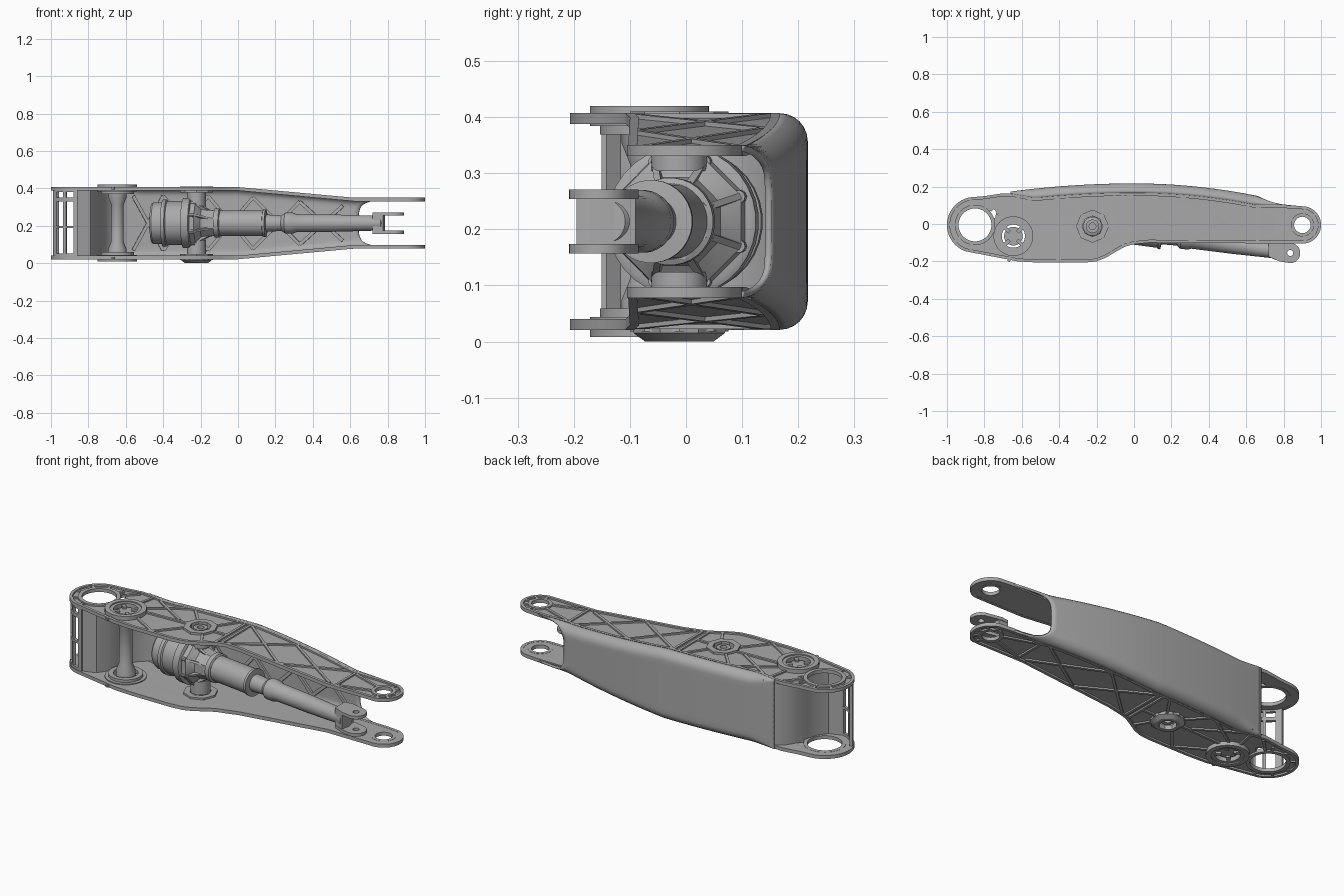
import bpy, bmesh, math
from mathutils import Matrix, Vector

cube = bpy.data.objects.get("Cube")
if cube:
    bpy.data.objects.remove(cube)

MID = 0.214          # height of the symmetry plane; meshes are built around it
LEFT, TIP = (-0.85, -0.005), (0.9, -0.005)
PIVOT, TRUNNION = (-0.645, -0.065), (-0.222, -0.012)

grey = bpy.data.materials.new("metal grey")
grey.use_nodes = True
grey.diffuse_color = (0.4, 0.4, 0.4, 1)
grey.node_tree.nodes["Principled BSDF"].inputs["Base Color"].default_value = (0.4, 0.4, 0.4, 1)


def clamp(v):
    return max(0.0, min(1.0, v))


def slope(x):
    return 0.057 * clamp(x / 0.62)


def back(x):
    return 0.217 - (0.154 if x > 0 else 0.1) * x * x


def corner(x):
    return 0.004 + 0.046 * clamp((x + 0.68) / 0.15) * clamp((0.86 - x) / 0.2)


def arc(c, r, a0, a1, n=24):
    angles = [math.radians(a0 + (a1 - a0) * i / n) for i in range(n + 1)]
    return [(c[0] + r * math.cos(a), c[1] + r * math.sin(a)) for a in angles]


def circle(c, r, n=40):
    return arc(c, r, 0, 360, n)[:-1]


def inset(pts, d):
    out = []
    for i, p in enumerate(pts):
        a, b = Vector(pts[i - 1]), Vector(pts[(i + 1) % len(pts)])
        t = (b - a).normalized()
        out.append((p[0] - t.y * d, p[1] + t.x * d))
    return out


def finish(name, bm, mirror=False):
    bmesh.ops.recalc_face_normals(bm, faces=bm.faces)
    me = bpy.data.meshes.new(name)
    bm.to_mesh(me)
    bm.free()
    me.materials.append(grey)
    ob = bpy.data.objects.new(name, me)
    ob.location.z = MID
    bpy.context.collection.objects.link(ob)
    if mirror:
        m = ob.modifiers.new("mirror", "MIRROR")
        m.use_axis = (False, False, True)
    bpy.ops.object.select_all(action="DESELECT")
    ob.select_set(True)
    bpy.context.view_layer.objects.active = ob
    bpy.ops.object.shade_smooth_by_angle(angle=math.radians(32))
    return ob


def plate_mesh(bm, loops, z0, z1, bend=True):
    """Extrude flat loops (inner loops are holes) and follow the tapered side."""
    cu = bpy.data.curves.new("tmp", "CURVE")
    cu.dimensions, cu.fill_mode, cu.extrude = "2D", "BOTH", (z1 - z0) / 2
    for loop in loops:
        s = cu.splines.new("POLY")
        s.points.add(len(loop) - 1)
        for p, q in zip(s.points, loop):
            p.co = (q[0], q[1], 0, 1)
        s.use_cyclic_u = True
    ob = bpy.data.objects.new("tmp", cu)
    me = bpy.data.meshes.new_from_object(ob)
    part = bmesh.new()
    part.from_mesh(me)
    bmesh.ops.remove_doubles(part, verts=part.verts, dist=1e-5)
    for x in (0, 0.62):
        bmesh.ops.bisect_plane(part, geom=part.verts[:] + part.edges[:] + part.faces[:],
                               plane_co=(x, 0, 0), plane_no=(1, 0, 0))
    for v in part.verts:
        v.co.z += (z0 + z1) / 2 - (slope(v.co.x) if bend else 0)
    part.to_mesh(me)
    part.free()
    bm.from_mesh(me)
    bpy.data.objects.remove(ob)
    bpy.data.curves.remove(cu)
    bpy.data.meshes.remove(me)


def plates(name, items, mirror=False, bend=True):
    bm = bmesh.new()
    for loops, z0, z1 in items:
        plate_mesh(bm, loops, z0, z1, bend)
    return finish(name, bm, mirror)


def strip(a, b, w=0.014):
    a, b = Vector(a), Vector(b)
    d = (b - a).normalized() * w / 2
    n = Vector((-d.y, d.x))
    return [tuple(p) for p in (a - n, b - n, b + n, a + n)]


def lathe(name, profile, segs, matrix, mirror=False, ring=False):
    """Revolve (radius, height) points about z, then place with the matrix."""
    bm = bmesh.new()
    rows = [[bm.verts.new((r * math.cos(t), r * math.sin(t), h))
             for t in [math.tau * (i + 0.5) / segs for i in range(segs)]] for r, h in profile]
    pairs = list(zip(rows, rows[1:])) + ([(rows[-1], rows[0])] if ring else [])
    for p, q in pairs:
        for i in range(segs):
            j = (i + 1) % segs
            bm.faces.new((p[i], p[j], q[j], q[i]))
    if not ring:
        bm.faces.new(rows[0])
        bm.faces.new(rows[-1])
    bmesh.ops.transform(bm, matrix=matrix, verts=bm.verts)
    return finish(name, bm, mirror)


def at(c, z=0):
    return Matrix.Translation((c[0], c[1], z))


# Side plates: floor, raised rim, bearing rings and truss ribs, mirrored top to bottom
xs = [0.85 - 0.05 * i for i in range(34)]
outline = arc(TIP, 0.1, -95, 78) + [(x, back(x) - corner(x)) for x in xs]
outline += arc(LEFT, 0.15, 100, 250)
outline += [(-0.62, -0.2), (-0.5, -0.207), (-0.27, -0.207), (-0.2, -0.2), (-0.15, -0.18),
            (-0.1, -0.15), (-0.05, -0.122), (0, -0.108), (0.08, -0.1)]
holes = [circle(LEFT, 0.088), circle(TIP, 0.044), circle(PIVOT, 0.062), circle(TRUNNION, 0.055, 8)]
slot = [strip((-0.765, 0.075), (-0.735, 0.04), 0.03)]
plates("side_plate_floors", [([outline] + holes + slot, 0.175, 0.184)], True)
plates("side_plate_rims", [([outline, inset(outline, 0.016)], 0.174, 0.193)], True)
plates("bearing_rings", [([circle(LEFT, 0.108), holes[0]], 0.174, 0.193),
                         ([circle(TIP, 0.062), holes[1]], 0.174, 0.193),
                         ([circle(PIVOT, 0.088), holes[2]], 0.155, 0.2),
                         ([circle(PIVOT, 0.106), circle(PIVOT, 0.08)], 0.17, 0.206),
                         ([circle(TRUNNION, 0.088, 8), holes[3]], 0.165, 0.196)], True)
lines = [(-0.06, -0.12, -0.06, 0.16), (-0.03, -0.11, -0.03, 0.16), (-0.02, 0.15, 0.31, -0.09),
         (0, -0.09, 0.26, 0.14), (0.26, 0.14, 0.62, -0.08), (0.31, -0.09, 0.62, 0.1),
         (0.66, -0.09, 0.66, 0.09), (0.67, 0.08, 0.85, 0.02), (0.67, -0.08, 0.85, -0.03),
         (-0.28, 0.05, -0.37, 0.15), (-0.17, 0.05, -0.1, 0.15), (-0.29, -0.06, -0.4, -0.19),
         (-0.17, -0.07, -0.12, -0.15), (-0.31, -0.01, -0.56, -0.02), (-0.14, -0.01, -0.06, -0.01),
         (-0.58, 0.02, -0.4, 0.14), (-0.57, 0.13, -0.36, 0), (-0.55, -0.1, -0.4, -0.19),
         (-0.64, 0.04, -0.62, 0.14), (-0.66, -0.17, -0.67, -0.2), (-0.77, 0.07, -0.7, 0.14)]
ribs = [([strip(l[:2], l[2:])], 0.18, 0.192) for l in lines]
for c, r0, r1, angles in ((LEFT, 0.1, 0.14, range(60, 300, 40)), (TIP, 0.055, 0.09, range(-80, 90, 40))):
    for a in angles:
        ribs.append(([strip(arc(c, r0, a, a, 1)[0], arc(c, r1, a, a, 1)[0])], 0.18, 0.192))
plates("truss_ribs", ribs, True)
plates("pivot_spokes", [([strip(arc(PIVOT, 0.03, a, a, 1)[0], arc(PIVOT, 0.07, a, a, 1)[0], 0.02)], 0.17, 0.195)
                        for a in range(45, 360, 90)], True)

# Curved back shell with rounded corners and a notched far end
bm = bmesh.new()
grid = []
for i in range(49):
    row = []
    for j in range(25):
        s = j / 12 - 1
        x = -0.66 + (0.645 + 0.2 * abs(s) ** 4 + 0.66) * i / 48
        r, h = corner(x), 0.193 - slope(x)
        if abs(s) > 0.5:
            a = (abs(s) - 0.5) * math.pi
            y, z = back(x) - r + r * math.cos(a), h - r + r * math.sin(a)
        else:
            y, z = back(x), (h - r) * abs(s) * 2
        row.append(bm.verts.new((x, y, math.copysign(z, s))))
    grid.append(row)
for p, q in zip(grid, grid[1:]):
    for j in range(24):
        bm.faces.new((p[j], p[j + 1], q[j + 1], q[j]))
shell = finish("back_shell", bm)
if shell.data.polygons[600].normal.y < 0:
    shell.data.flip_normals()
solid = shell.modifiers.new("thickness", "SOLIDIFY")
solid.thickness, solid.offset = 0.012, -1

# End wall curling from the shell round the large bearing hole
path = [(-0.6, 0.178), (-0.65, 0.165), (-0.7, 0.125), (-0.735, 0.07), (-0.748, 0.0),
        (-0.765, -0.06), (-0.8, -0.11), (-0.87, -0.135)]
inner = [(x + 0.011, y - 0.007) for x, y in path]
plates("end_wall", [([path + inner[::-1]], -0.18, 0.18)])

# Windowed guard around the front of the large bearing hole
def guard(a0, a1):
    return [arc(LEFT, 0.146, a0, a1, 10) + arc(LEFT, 0.13, a1, a0, 10)]


posts = [(guard(a, b), -0.18, 0.18) for a, b in ((199, 214), (234, 241), (258, 267))]
rails = [(guard(199, 267), a, b) for a, b in ((-0.18, -0.161), (-0.027, -0.014), (0.116, 0.136), (0.166, 0.18))]
plates("window_guard", posts + rails)

# Truss ribs on the inside of the back shell
bm = bmesh.new()
for x0, x1 in ((-0.56, -0.4), (-0.4, -0.16), (-0.16, 0.08), (0.08, 0.33), (0.33, 0.56)):
    for k in (-1, 1):
        a = Vector((x0, back(x0) - 0.016, -k * (0.145 - slope(x0))))
        b = Vector((x1, back(x1) - 0.016, k * (0.145 - slope(x1))))
        d = b - a
        m = Matrix.Translation((a + b) / 2) @ d.to_track_quat("X", "Y").to_matrix().to_4x4()
        bmesh.ops.create_cube(bm, size=1, matrix=m @ Matrix.Diagonal((d.length, 0.018, 0.014, 1)))
finish("shell_ribs", bm)

# Pivot column and trunnions
lathe("pivot_column", [(0.05, -0.185), (0.05, -0.14), (0.034, -0.1), (0.034, 0.1), (0.05, 0.14), (0.05, 0.185)],
      32, at(PIVOT))
lathe("trunnions", [(0.05, 0.09), (0.05, 0.165), (0.036, 0.17), (0.036, 0.19), (0.018, 0.19), (0.018, 0.17)],
      32, at(TRUNNION), True)
lathe("bottom_octagon_cap", [(0.09, -0.19), (0.088, -0.199), (0.066, -0.214), (0.045, -0.214), (0.045, -0.19)],
      8, at(TRUNNION), ring=True)

# Actuator: motor, housing, tube and rod on one tilted axis
axis = at((-0.222, -0.012)) @ Matrix.Rotation(-0.135, 4, "Z") @ Matrix.Rotation(math.pi / 2, 4, "Y")
lathe("motor_body", [(0.04, -0.24), (0.105, -0.24), (0.112, -0.23), (0.112, -0.18), (0.126, -0.18),
                     (0.126, -0.16), (0.118, -0.155), (0.118, -0.07), (0.134, -0.07), (0.134, -0.03),
                     (0.125, -0.025), (0.08, -0.025)], 32, axis)
lathe("gear_housing", [(0.125, -0.03), (0.12, 0.0), (0.085, 0.03), (0.072, 0.1), (0.072, 0.13)], 8, axis)
lathe("actuator_tube", [(0.06, 0.1), (0.078, 0.1), (0.078, 0.125), (0.068, 0.13), (0.068, 0.36), (0.074, 0.362),
                        (0.074, 0.375), (0.046, 0.378), (0.042, 0.46), (0.056, 0.48), (0.056, 0.52),
                        (0.048, 0.54), (0.046, 0.75), (0.04, 0.97), (0.048, 1.0), (0.04, 1.01)], 32, axis)
bm = bmesh.new()
for i in range(8):
    turn = axis @ Matrix.Rotation(math.tau * (i + 0.5) / 8, 4, "Z")
    bmesh.ops.create_cone(bm, cap_ends=True, segments=10, radius1=0.012, radius2=0.012, depth=0.03,
                          matrix=turn @ Matrix.Translation((0.115, 0, -0.015)))
    bmesh.ops.create_cube(bm, size=1, matrix=turn @ Matrix.Translation((0.08, 0, 0.04))
                          @ Matrix.Rotation(-0.55, 4, "Y") @ Matrix.Diagonal((0.025, 0.012, 0.12, 1)))
finish("housing_bolts_and_ribs", bm)

# Clevis fork at the rod end
eye = (0.835, -0.155)
lug = [(0.72, -0.175), (0.78, -0.2)] + arc(eye, 0.054, -110, 75, 16) + [(0.76, -0.085), (0.72, -0.09)]
plates("clevis_lugs", [([lug, circle(eye, 0.016, 20)], 0.04, 0.057)], True, False)
web = [(0.72, -0.175), (0.775, -0.195), (0.785, -0.15), (0.775, -0.09), (0.72, -0.09)]
plates("clevis_web", [([web], -0.042, 0.042)], bend=False)
